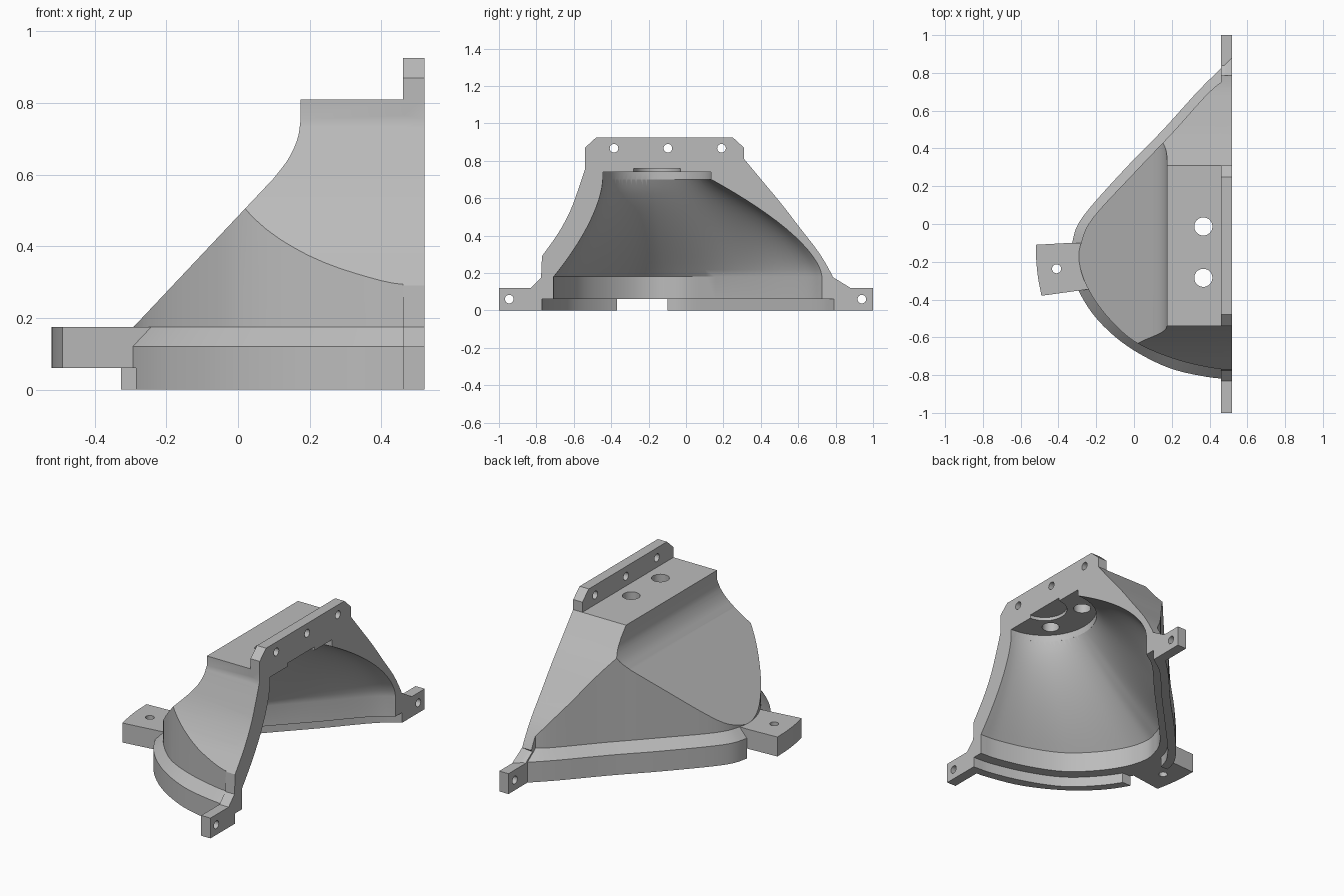
import bpy, bmesh, math
from mathutils import Vector

if "Cube" in bpy.data.objects:
    bpy.data.objects.remove(bpy.data.objects["Cube"], do_unlink=True)

mat = bpy.data.materials.new("light_grey_plastic")
mat.use_nodes = True
GREY = (0.5, 0.5, 0.5, 1)
mat.diffuse_color = GREY
mat.node_tree.nodes["Principled BSDF"].inputs["Base Color"].default_value = GREY

CUT_X = 0.52      # open face of the half shell


def loft(name, rings):
    """Closed solid through rings that share one point count."""
    bm = bmesh.new()
    loops = [[bm.verts.new(p) for p in ring] for ring in rings]
    for a, b in zip(loops, loops[1:]):
        for i in range(len(a)):
            j = (i + 1) % len(a)
            bm.faces.new((a[i], a[j], b[j], b[i]))
    bm.faces.new(loops[0][::-1])
    bm.faces.new(loops[-1])
    bmesh.ops.recalc_face_normals(bm, faces=bm.faces)
    me = bpy.data.meshes.new(name)
    bm.to_mesh(me)
    bm.free()
    me.materials.append(mat)
    ob = bpy.data.objects.new(name, me)
    bpy.context.collection.objects.link(ob)
    return ob


def prism(name, pts, lo, hi, axis="z"):
    """Extrude a 2D outline along an axis."""
    place = {"x": lambda a, b, d: (d, a, b),
             "y": lambda a, b, d: (a, d, b),
             "z": lambda a, b, d: (a, b, d)}[axis]
    return loft(name, [[place(a, b, d) for a, b in pts] for d in (lo, hi)])


def circle(cx, cy, r, n=32):
    return [(cx + r * math.cos(math.tau * i / n), cy + r * math.sin(math.tau * i / n))
            for i in range(n)]


def spline(pts, steps=5):
    """Smooth curve through the points."""
    p = [Vector(q) for q in pts]
    p = [2 * p[0] - p[1]] + p + [2 * p[-1] - p[-2]]
    out = []
    for i in range(1, len(p) - 2):
        a, b, c, d = p[i - 1:i + 3]
        for k in range(steps):
            t = k / steps
            v = (2 * b + (c - a) * t + (2 * a - 5 * b + 4 * c - d) * t ** 2
                 + (3 * b - a - 3 * c + d) * t ** 3) / 2
            out.append(tuple(v))
    return out + [tuple(p[-2])]


def combine(target, tool, operation):
    bpy.context.view_layer.objects.active = target
    mod = target.modifiers.new("combine", "BOOLEAN")
    mod.operation, mod.solver, mod.object = operation, "EXACT", tool
    bpy.ops.object.modifier_apply(modifier=mod.name)
    bpy.data.objects.remove(tool, do_unlink=True)


# Plan outlines of the wall and of the wider base rim, front to back
wall = spline([(CUT_X, -.77), (.4, -.76), (.2, -.71), (0, -.62), (-.15, -.48), (-.25, -.33),
               (-.29, -.2), (-.28, -.1), (-.22, .03), (0, .27), (.2, .48), (.4, .7), (CUT_X, .79)])
rim = spline([(CUT_X, -.82), (.39, -.81), (.18, -.76), (-.03, -.65), (-.19, -.51), (-.29, -.36),
              (-.335, -.22), (-.325, -.09), (-.27, .04), (-.05, .29), (.15, .495), (.35, .715),
              (CUT_X, .88)])

# Side slopes (y, z) and sloped end (x, z) that trim the wall
front_slope = [(-.54, .81)] + spline([(-.54, .755), (-.575, .65), (-.62, .53),
                                      (-.685, .41), (-.77, .29)], 4)
back_slope = spline([(.8, .14), (.775, .2), (.71, .31), (.61, .44), (.51, .57), (.41, .69),
                     (.335, .78), (.31, .81)], 3)
end_slope = spline([(.1, .59), (.14, .643), (.166, .7), (.175, .755)], 5)

housing = prism("half_shell_housing", wall, .1, .81)
combine(housing, prism("slopes", front_slope + [(-.9, .1), (-.9, 0), (.9, 0)] + back_slope,
                       -1, 1, "x"), "INTERSECT")
combine(housing, prism("end", [(-.475, -.02)] + end_slope
                       + [(.175, .9), (.8, .9), (.8, -.02)], -1.2, 1.2, "y"), "INTERSECT")

# Base rim with chamfered upper edge
combine(housing, loft("base_rim", [[(x, y, 0) for x, y in rim], [(x, y, .12) for x, y in rim],
                                   [(x, y, .175) for x, y in wall]]), "UNION")

# Mounting flange with raised top strip and foot lugs
flange = ([(-1, 0), (-1, .12), (-.83, .12), (-.775, .175)] + front_slope[::-1][:-1]
          + [(-.54, .87), (-.48, .925), (.25, .925), (.31, .87)]
          + back_slope[::-1][:-2] + [(.775, .165), (.84, .12), (1, .12), (1, 0)])
combine(housing, prism("flange", flange, .46, CUT_X, "x"), "UNION")

# Side lug with a bowed outer edge
lug = spline([(-.52, -.11), (-.517, -.2), (-.507, -.29), (-.49, -.38)], 4) \
    + [(-.31, -.355), (-.2, -.34), (-.2, -.1), (-.34, -.1)]
combine(housing, prism("side_lug", lug, .06, .175), "UNION")

# Cavity: straight skirt, then a curved transition to a half disc
CY, R, TOP = -.155, .29, .7
skirt = [(CUT_X + (x - CUT_X) * .925, .01 + (y - .01) * .92) for x, y in wall]
n = len(skirt) - 1
lengths = [0]
for a, b in zip(skirt, skirt[1:]):
    lengths.append(lengths[-1] + math.dist(a, b))


def cavity_ring(u):
    ring = []
    for (x, y), s in zip(skirt, lengths):
        ang = math.pi * s / lengths[-1]
        w = ((1 - math.cos(ang)) / 2) ** 1.4
        t = (1 - w) * (1 - (1 - u) ** 1.6) + w * u ** 1.6
        tx, ty = CUT_X - R * math.sin(ang), CY - R * math.cos(ang)
        ring.append((x + (tx - x) * t, y + (ty - y) * t, .18 + (TOP - .18) * u))
    z = ring[0][2]
    return ring + [(.7, ring[-1][1], z), (.7, ring[0][1], z)]


rings = [cavity_ring(i / 14) for i in range(15)]
rings.insert(0, [(x, y, .03) for x, y, z in rings[0]])
combine(housing, loft("cavity", rings), "DIFFERENCE")

# Stepped lower lip, lug gap, ceiling recesses
lip = wall + [(.7, .79), (.7, -.77)]
cutters = [prism("lip", lip, -.1, .06),
           prism("lug_gap", [(-.6, -.37), (-.6, -.1), (0, -.1), (0, -.37)], -.1, .06),
           prism("disc_recess", circle(CUT_X, CY, R, 64), .68, .74),
           prism("boss_recess", circle(CUT_X, CY, .125), .7, .76)]

# Screw holes
cutters += [prism("top_hole", circle(.367, y, .048), .6, .9) for y in (-.013, -.285)]
cutters += [prism("flange_hole", circle(y, z, .023, 24), .4, .6, "x")
            for y, z in ((-.945, .06), (.94, .06), (-.385, .867), (-.097, .867), (.19, .867))]
cutters.append(prism("lug_hole", circle(-.41, -.237, .024, 24), 0, .3))
for c in cutters:
    combine(housing, c, "DIFFERENCE")

# Smooth shading with crisp edges
bpy.ops.object.select_all(action="DESELECT")
housing.select_set(True)
bpy.context.view_layer.objects.active = housing
bpy.ops.object.shade_smooth_by_angle(angle=math.radians(28))
weighted = housing.modifiers.new("even_shading", "WEIGHTED_NORMAL")
weighted.keep_sharp = True
